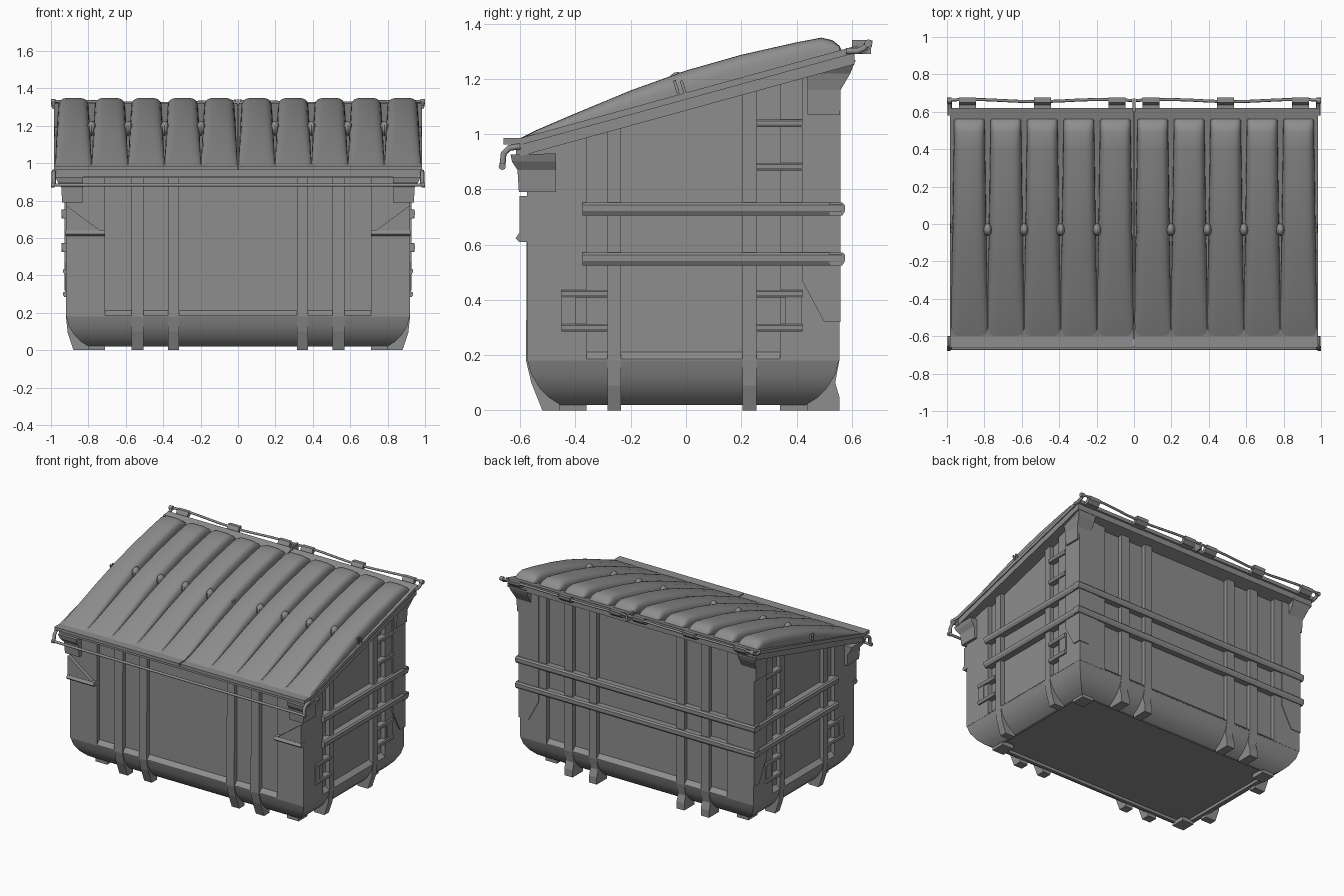
import bpy, bmesh, math
from mathutils import Vector

if "Cube" in bpy.data.objects:
    bpy.data.objects.remove(bpy.data.objects["Cube"], do_unlink=True)

GREY = (0.27, 0.27, 0.27, 1)
mat = bpy.data.materials.new("steel grey")
mat.use_nodes = True
mat.diffuse_color = GREY
mat.node_tree.nodes["Principled BSDF"].inputs["Base Color"].default_value = GREY


def top(y):
    """Height of the sloping body top."""
    return 1.09 + 0.275 * y


def finish(name, bm, smooth=False):
    bmesh.ops.recalc_face_normals(bm, faces=bm.faces)
    me = bpy.data.meshes.new(name)
    bm.to_mesh(me)
    bm.free()
    if smooth:
        for p in me.polygons:
            p.use_smooth = True
        me.set_sharp_from_angle(angle=math.radians(28))
    me.materials.append(mat)
    ob = bpy.data.objects.new(name, me)
    bpy.context.collection.objects.link(ob)


def loft(name, rings, smooth=False):
    """Skin a stack of equal point rings and cap both ends."""
    bm = bmesh.new()
    vs = [[bm.verts.new(p) for p in r] for r in rings]
    n = len(vs[0])
    bm.faces.new(vs[0])
    bm.faces.new(vs[-1])
    for a, b in zip(vs, vs[1:]):
        for i in range(n):
            j = (i + 1) % n
            bm.faces.new((a[i], a[j], b[j], b[i]))
    finish(name, bm, smooth)


def prism(name, pts, axis, a, b):
    """Extrude a profile: yz along 'x', or xz along 'y'."""
    loft(name, [[(d, p, q) if axis == "x" else (p, d, q) for p, q in pts] for d in (a, b)])


def box(name, x, y, z):
    prism(name, [(y[0], z[0]), (y[1], z[0]), (y[1], z[1]), (y[0], z[1])], "x", *x)


def bar(name, axis, inner, outer, z, h, a, b):
    """Rail or rung with chamfered outer edges."""
    c = math.copysign(0.22 * h, outer - inner)
    prism(name, [(inner, z), (outer - c, z), (outer, z + 0.35 * h), (outer, z + 0.8 * h),
                 (outer - c, z + h), (inner, z + h)], axis, a, b)


def slab(name, x, y, z0, lift):
    """Upright block whose top follows the slope."""
    prism(name, [(y[0], z0), (y[1], z0), (y[1], top(y[1]) + lift),
                 (y[0], top(y[0]) + lift)], "x", *x)


def sheet(name, x, y, low, high):
    """Sloping plate parallel to the body top."""
    prism(name, [(y[0], top(y[0]) + low), (y[1], top(y[1]) + low),
                 (y[1], top(y[1]) + high), (y[0], top(y[0]) + high)], "x", *x)


def rod(name, pts, radius):
    cu = bpy.data.curves.new(name, "CURVE")
    cu.dimensions = "3D"
    cu.bevel_depth, cu.bevel_resolution, cu.use_fill_caps = radius, 2, True
    sp = cu.splines.new("POLY")
    sp.points.add(len(pts) - 1)
    for p, co in zip(sp.points, pts):
        p.co = (*co, 1)
    cu.materials.append(mat)
    bpy.context.collection.objects.link(bpy.data.objects.new(name, cu))


# Body: recessed core, corner columns, rounded base with a lipped floor
W, F, B = 0.92, -0.575, 0.555
slab("body_core", (-0.89, 0.89), (F + 0.03, B - 0.03), 0.18, 0.01)
loft("rounded_base", [[(-W + d, F + d, z), (W - d, F + d, z), (W - d, B - d, z), (-W + d, B - d, z)]
                      for z, d in ((0.04, 0.14), (0.02, 0.14), (0.02, 0.12), (0.045, 0.08),
                                   (0.08, 0.045), (0.13, 0.015), (0.185, 0))], True)

# Sloping ledges under the recessed panels
for y, yi, n in ((F, F + 0.03, "front"), (B, B - 0.03, "back")):
    prism(n + "_ledge", [(y, 0.18), (y, 0.185), (yi, 0.212), (yi, 0.18)], "x", -0.72, 0.72)

for s, side in ((1, "left"), (-1, "right")):
    def sx(a, b):
        return (s * a, s * b)

    prism(side + "_ledge", [(s * W, 0.18), (s * W, 0.185), (s * 0.89, 0.212), (s * 0.89, 0.18)],
          "y", -0.37, 0.35)
    for n, y in (("front", (F, -0.36)), ("back", (0.34, B))):
        slab(f"{side}_{n}_column", sx(0.71, W), y, 0.18, 0.01)
    for n, y in (("front", (-0.46, -0.36)), ("back", (0.34, 0.44))):
        box(f"{side}_{n}_pad", sx(0.71, 0.8), y, (0, 0.03))

    # Vertical ribs that run down into feet
    for x in ((0.315, 0.375), (0.505, 0.57)):
        prism(side + "_front_rib", [(F, top(F) + 0.01), (F - 0.004, 0.18), (-0.56, 0.1), (-0.52, 0),
                                    (-0.46, 0), (-0.46, 0.1), (-0.53, 0.25),
                                    (-0.53, top(F) + 0.01)], "x", *sx(*x))
        prism(side + "_back_rib", [(B, top(B) + 0.01), (B, 0.18), (0.54, 0.1), (B, 0.05), (B, 0),
                                   (0.44, 0), (0.44, 0.1), (0.51, 0.25),
                                   (0.51, top(B) + 0.01)], "x", *sx(*x))
    for y in ((-0.285, -0.235), (0.205, 0.255)):
        h = top(y[0]) + 0.015
        prism(side + "_side_rib", [(s * p, q) for p, q in (
            (W, h), (W, 0.18), (0.91, 0.09), (0.88, 0), (0.8, 0), (0.8, 0.1), (0.87, 0.25),
            (0.87, h))], "y", *y)

    # Side rails, small rungs and their plates
    for z in (0.525, 0.705):
        bar(side + "_side_rail", "y", s * 0.88, s * 0.945, z, 0.047, -0.375, 0.565)
    for n, y, heights in (("front", (-0.45, -0.285), (0.285, 0.408)),
                          ("back", (0.255, 0.422), (0.285, 0.408, 0.868, 1.025))):
        for z in heights:
            bar(f"{side}_{n}_rung", "y", s * 0.88, s * 0.935, z, 0.027, *y)
    for y in ((-0.45, -0.4), (0.36, 0.42)):
        box(side + "_rung_plate", sx(0.88, 0.926), y, (0.3, 0.415))

    # Back corner armour with pointed lower ends
    prism(side + "_armour_side", [(0.42, top(0.42)), (0.42, 0.47), (0.5, 0.32), (0.56, 0.32),
                                  (0.56, top(0.56))], "x", *sx(0.9, 0.928))
    prism(side + "_armour_back", [(s * p, q) for p, q in (
        (0.77, 1.24), (0.77, 0.47), (0.85, 0.32), (0.928, 0.32), (0.928, 1.24))],
        "y", 0.54, 0.56)

    # Flared corner gussets below the rim
    for n, inner, steps in (
            ("front", -0.47, ((0.79, -0.605, 0.94), (0.87, -0.61, 0.945), (0.9, -0.63, 0.965),
                              (0.93, -0.635, 0.975))),
            ("back", 0.44, ((1.07, 0.558, 0.94), (1.16, 0.56, 0.945), (1.22, 0.595, 0.96),
                            (1.27, 0.615, 0.975)))):
        loft(f"{side}_{n}_gusset", [
            [(s * x, y, min(z, top(y) + 0.01)) for x, y in (
                (0.83, inner), (outer, inner), (outer, edge), (0.83, edge))]
            for z, edge, outer in steps])

    # Front shelf with triangular bracket
    prism(side + "_shelf", [(-0.56, 0.61), (-0.605, 0.61), (-0.617, 0.622), (-0.605, 0.64),
                            (-0.56, 0.64)], "x", *sx(0.71, 0.922))
    prism(side + "_shelf_bracket", [(s * 0.73, 0.635), (s * W, 0.635), (s * W, 0.775)],
          "y", -0.603, -0.56)

    # Lid half: plate, front lip and five domed ribs
    sheet(side + "_lid_plate", sx(0.004, 0.985), (-0.62, 0.62), 0.035, 0.06)
    box(side + "_lid_lip", sx(0.004, 0.985), (-0.66, -0.6), (0.963, 0.985))
    crown = ((-0.6, 0.985), (-0.54, 1.015), (-0.4, 1.075), (-0.2, 1.158), (0, 1.23), (0.2, 1.287),
             (0.4, 1.332), (0.49, 1.349), (0.53, 1.34), (0.555, 1.32), (0.565, 1.3))
    for k in range(5):
        cx, grid = s * (0.1 + 0.195 * k), []
        bm = bmesh.new()
        for y, z in crown:
            base = top(y) + 0.05
            half = min(0.0975, 0.09 - 0.015 * y)
            row = []
            for i in range(17):
                a = math.pi * i / 16
                c, e = math.cos(a), math.sin(a)
                u = math.copysign(abs(c) ** 0.5, c)
                row.append(bm.verts.new((cx + half * u, y, base + max(z - base, 0.004) * e ** 0.6)))
            grid.append(row)
        for r, q in zip(grid, grid[1:]):
            for i in range(16):
                bm.faces.new((r[i], r[i + 1], q[i + 1], q[i]))
        finish(side + "_lid_dome", bm, True)
        # Teardrop studs between the domes
        if k < 4:
            bm = bmesh.new()
            bmesh.ops.create_uvsphere(bm, u_segments=12, v_segments=8, radius=1)
            for v in bm.verts:
                taper = 1 - 0.5 * max(-v.co.z, 0)
                v.co = Vector((cx + s * 0.0975 + 0.024 * taper * v.co.x, -0.03 + 0.034 * v.co.y,
                               1.185 + 0.04 * v.co.z))
            finish(side + "_lid_stud", bm, True)
    for x in (0.012, 0.965):
        for y in (-0.045, -0.02):
            prism(side + "_lid_clip", [(y + 0.012, 1.145), (y + 0.022, 1.148), (y + 0.008, 1.195),
                                       (y - 0.002, 1.192)], "x", *sx(x, x + 0.015))

    # Hinge plates, front hooks and rod ends
    for x in (0.09, 0.49, 0.89):
        prism(side + "_hinge_plate", [(0.6, 1.29), (0.6, 1.308), (0.635, 1.31), (0.65, 1.338),
                                      (0.675, 1.338), (0.672, 1.315), (0.65, 1.293)],
              "x", *sx(x - 0.045, x + 0.045))
    rod(side + "_front_hook", [(s * 0.985, y, z) for y, z in (
        (-0.6, 0.955), (-0.64, 0.95), (-0.66, 0.93), (-0.665, 0.88))], 0.011)
    rod(side + "_hinge_hook", [(s * 0.985, y, z) for y, z in (
        (0.58, 1.3), (0.62, 1.3), (0.645, 1.31), (0.66, 1.33))], 0.011)
    rod(side + "_hinge_rod", [(s * x, 0.66 + 0.006 * math.sin(9 * x), 1.325 + 0.006 * math.cos(7 * x))
                              for x in [0.01 + 0.099 * i for i in range(11)]], 0.008)
    rod(side + "_rod_knob", [(s * 0.975, 0.66, 1.328), (s * 1.0, 0.66, 1.328)], 0.015)
    rod(side + "_front_knob", [(s * 0.98, -0.665, 0.883), (s * 1.0, -0.665, 0.883)], 0.013)

# Rim flange, centre hinge post, back rails and front rod
sheet("rim_flange", (-0.978, 0.978), (-0.6, 0.61), -0.005, 0.035)
box("rim_front", (-0.98, 0.98), (-0.615, -0.59), (0.925, 0.965))
box("hinge_post", (-0.008, 0.008), (0.6, 0.67), (1.29, 1.34))
for z in (0.525, 0.705):
    bar("back_rail", "x", 0.52, 0.576, z, 0.047, -0.943, 0.943)
rod("front_rod", [(-0.99, -0.665, 0.883), (0.99, -0.665, 0.883)], 0.009)
